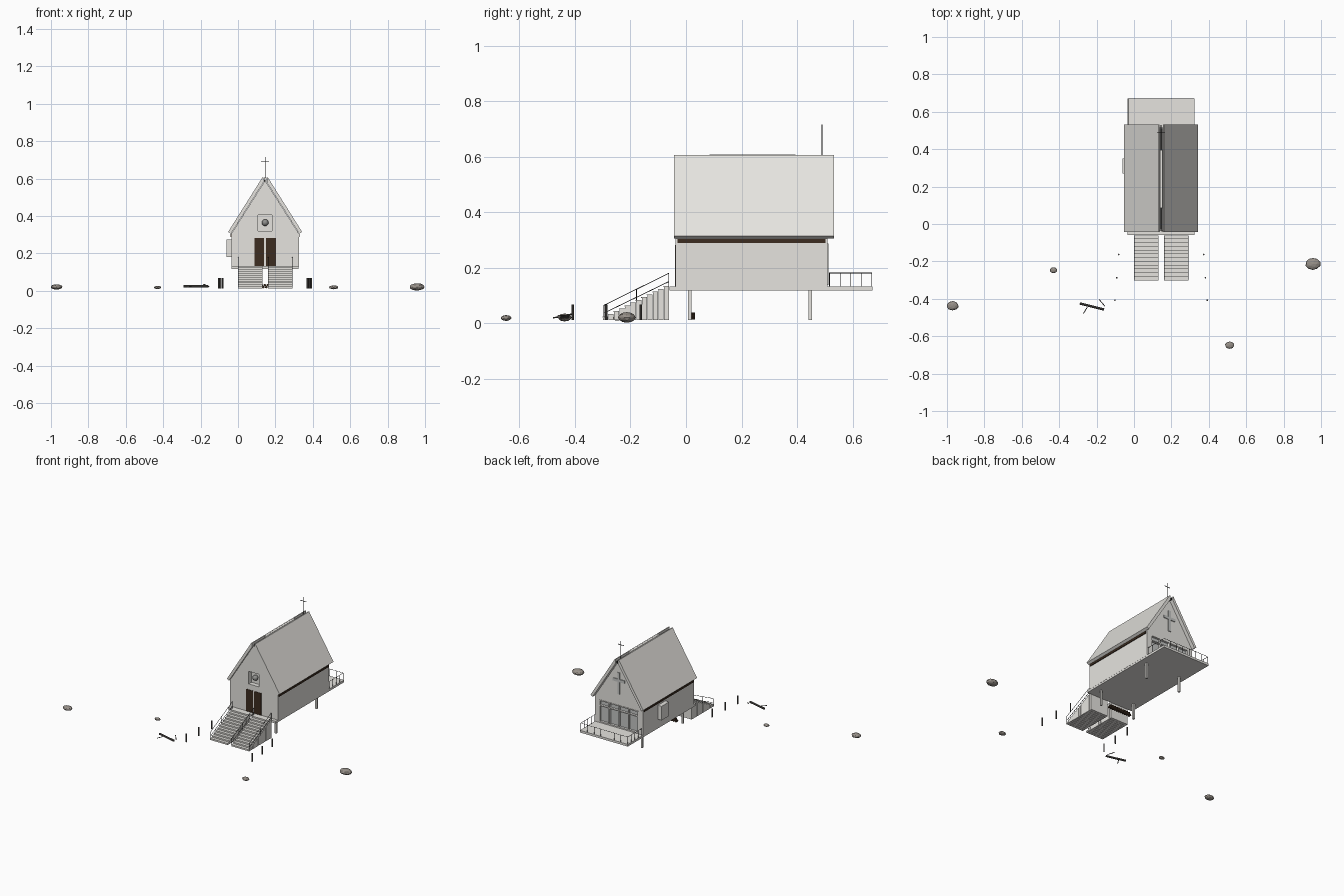
import bpy, bmesh, math, random
from mathutils import Vector, Matrix

if "Cube" in bpy.data.objects:
    bpy.data.objects.remove(bpy.data.objects["Cube"])

random.seed(4)
CX = 0.145  # chapel centre line


def mat(name, r, g, b):
    m = bpy.data.materials.new(name)
    m.diffuse_color = (r, g, b, 1)
    m.use_nodes = True
    m.node_tree.nodes["Principled BSDF"].inputs["Base Color"].default_value = m.diffuse_color
    return m


WALL = mat("pale_concrete", 0.79, 0.775, 0.74)
BROWN = mat("dark_brown_wood", 0.045, 0.025, 0.014)
METAL = mat("black_metal", 0.02, 0.02, 0.021)
ROCK = mat("rock_grey", 0.31, 0.28, 0.25)
WOOD = mat("weathered_wood", 0.10, 0.092, 0.084)
GLASS = mat("window_glass", 0.55, 0.56, 0.55)
BELL = mat("bell_grey", 0.28, 0.28, 0.27)


def finish(name, bm, m):
    bmesh.ops.recalc_face_normals(bm, faces=bm.faces)
    me = bpy.data.meshes.new(name)
    bm.to_mesh(me)
    bm.free()
    me.materials.append(m)
    o = bpy.data.objects.new(name, me)
    bpy.context.collection.objects.link(o)
    return o


def add_box(bm, x0, x1, y0, y1, z0, z1):
    M = Matrix.Translation(((x0 + x1) / 2, (y0 + y1) / 2, (z0 + z1) / 2)) @ \
        Matrix.Diagonal((x1 - x0, y1 - y0, z1 - z0, 1))
    bmesh.ops.create_cube(bm, size=1, matrix=M)


def boxes(name, m, *items):
    bm = bmesh.new()
    for b in items:
        add_box(bm, *b)
    return finish(name, bm, m)


def rods(name, m, items, r, seg=6):
    bm = bmesh.new()
    for a, b in items:
        a, b = Vector(a), Vector(b)
        M = Matrix.Translation((a + b) / 2) @ (b - a).to_track_quat('Z', 'Y').to_matrix().to_4x4()
        bmesh.ops.create_cone(bm, cap_ends=True, segments=seg, radius1=r, radius2=r,
                              depth=(b - a).length, matrix=M)
    return finish(name, bm, m)


def extrude_xz(name, m, pts, y0, y1):
    bm = bmesh.new()
    f = bm.faces.new([bm.verts.new((CX + x, y0, z)) for x, z in pts])
    g = bmesh.ops.extrude_face_region(bm, geom=[f])
    bmesh.ops.translate(bm, vec=(0, y1 - y0, 0),
                        verts=[v for v in g["geom"] if isinstance(v, bmesh.types.BMVert)])
    return finish(name, bm, m)


def cut(target, cutter):
    mod = target.modifiers.new("cut", 'BOOLEAN')
    mod.operation, mod.solver, mod.object = 'DIFFERENCE', 'EXACT', cutter
    cutter.hide_render = True
    cutter.hide_viewport = True


# Chapel body with gables, bell niche and rear window recess
body = extrude_xz("chapel_body", WALL, [(-.18, .13), (.18, .13), (.18, .306), (0, .59), (-.18, .306)],
                  -.038, .51)
cut(body, boxes("niche_cutter", WALL, (CX - .038, CX + .038, -.06, -.008, .32, .405)))
cut(body, boxes("window_cutter", WALL, (CX - .145, CX + .145, .495, .53, .14, .285)))

# Roof slabs with a narrow flat crest, mirrored about the ridge
for s, n in ((-1, "left"), (1, "right")):
    extrude_xz("roof_slab_" + n, WALL, [(s * x, z) for x, z in
               [(.009, .606), (.015, .606), (.198, .315), (.183, .305), (.009, .580)]], -.044, .533)
boxes("ridge_strip", WALL, (CX - .007, CX + .007, .085, .395, .58, .607))
boxes("ridge_cable", METAL, (CX - .003, CX + .003, -.03, .085, .58, .594),
      (CX - .003, CX + .003, .395, .53, .58, .594))

# Brown bands under the eaves and thin dark skirting lines
boxes("eave_band", BROWN, *[(CX + s * .182 - .003, CX + s * .182 + .003, -.03, .502, .289, .303)
                            for s in (-1, 1)])

# Floor platform, stilts and side box
boxes("floor_platform", WALL, (CX - .179, CX + .179, -.06, .672, .118, .133))
boxes("stilts", WALL, *[(CX + s * .13 - .006, CX + s * .13 + .006, y - .006, y + .006, .012, .12)
                        for s in (-1, 1) for y in (.014, .448)])
boxes("side_box", WALL, (-.062, -.03, .27, .35, .18, .275))

# Double door
boxes("doors", BROWN, (.088, .139, -.0405, -.03, .133, .282),
      (.15, .202, -.0405, -.03, .133, .282))

# Bell in the niche
bm = bmesh.new()
bmesh.ops.create_uvsphere(bm, u_segments=16, v_segments=10, radius=.018,
                          matrix=Matrix.Translation((CX, -.021, .365)))
bell = finish("bell", bm, BELL)
for p in bell.data.polygons:
    p.use_smooth = True

# Rear window glass and frame
boxes("rear_glass", GLASS, (CX - .145, CX + .145, .494, .498, .14, .285))
bars = [(CX - .145 + .29 * i / 4 - .003, CX - .145 + .29 * i / 4 + .003, .497, .513, .137, .288)
        for i in range(5)]
bars += [(CX - .148, CX + .148, .497, .513, z - .003, z + .003) for z in (.14, .25, .285)]
boxes("rear_window_frame", WALL, *bars)

# Rear gable cross
boxes("rear_cross", GLASS, (CX - .009, CX + .009, .505, .515, .365, .51),
      (CX - .045, CX - .009, .505, .515, .447, .466), (CX + .009, CX + .045, .505, .515, .447, .466))

# Rooftop cross
rods("roof_cross", METAL, [((CX, .49, .58), (CX, .49, .715)),
                           ((CX - .022, .49, .69), (CX + .022, .49, .69))], .0022)

# Twin stair flights: solid steps with slightly overhanging treads
N = 12
for n, x0, x1 in (("left", 0, .132), ("right", .16, .292)):
    steps = []
    for i in range(N):
        y, z = -.30 + .02 * i, .024 + .11 * i / (N - 1)
        steps.append((x0, x1, y + .001, y + .0195, .012, z - .003))
        steps.append((x0, x1, y - .0015, y + .0195, z - .003, z))
    boxes("stairs_" + n, WALL, *steps)

# Stair handrails
rails = []
for x in (.001, .161, .291):
    rails += [((x, -.295, .065), (x, -.062, .18)), ((x, -.295, .037), (x, -.062, .15))]
    for t in (0, .5, 1):
        y = -.295 + .233 * t
        rails.append(((x, y, .018 + .115 * t), (x, y, .065 + .115 * t)))
rods("stair_handrails", METAL, rails, .0013)

# Rear deck railing
xl, xr, yb, zt = CX - .176, CX + .176, .669, .181
rails = [((xl, yb, zt), (xr, yb, zt))]
for x in (xl, xr):
    rails.append(((x, .515, zt), (x, yb, zt)))
    rails += [((x, yb - .038 * i, .13), (x, yb - .038 * i, zt)) for i in range(5)]
rails += [((xl + (xr - xl) * i / 7, yb, .13), (xl + (xr - xl) * i / 7, yb, zt)) for i in range(1, 7)]
rods("deck_railing", METAL, rails, .0013)

# Firewood under the floor
rods("firewood_stack", BROWN, [((.055 + .016 * i + .008 * j, .014, .02 + .011 * j),
                                (.055 + .016 * i + .008 * j, .032, .02 + .011 * j))
                               for i in range(11) for j in range(2) if i + j < 11], .007, 8)

# Path posts
rods("path_posts", WOOD, [((CX + s * d, y, .012), (CX + s * d, y, .068)) for s in (-1, 1)
                          for d, y in ((.227, -.163), (.237, -.288), (.247, -.408))], .0045, 8)

# Fallen log with branches
rods("fallen_log", WOOD, [((-.29, -.425, .024), (-.16, -.457, .024))], .0065, 8)
rods("log_branches", WOOD, [((-.185, -.405, .036), (-.155, -.44, .024)),
                            ((-.27, -.478, .02), (-.25, -.445, .024))], .0025)

# Flattened rocks
for i, (x, y, z, rx, ry, rz) in enumerate([(.957, -.213, .021, .042, .033, .02),
                                           (-.97, -.437, .021, .033, .026, .0145),
                                           (.512, -.648, .019, .026, .02, .011),
                                           (-.43, -.247, .018, .02, .016, .009)]):
    bm = bmesh.new()
    bmesh.ops.create_icosphere(bm, subdivisions=2, radius=1)
    for v in bm.verts:
        k = random.uniform(.94, 1.0)
        v.co = (x + v.co.x * rx * k, y + v.co.y * ry * k, z + v.co.z * rz * k)
    finish("rock_%d" % (i + 1), bm, ROCK)
